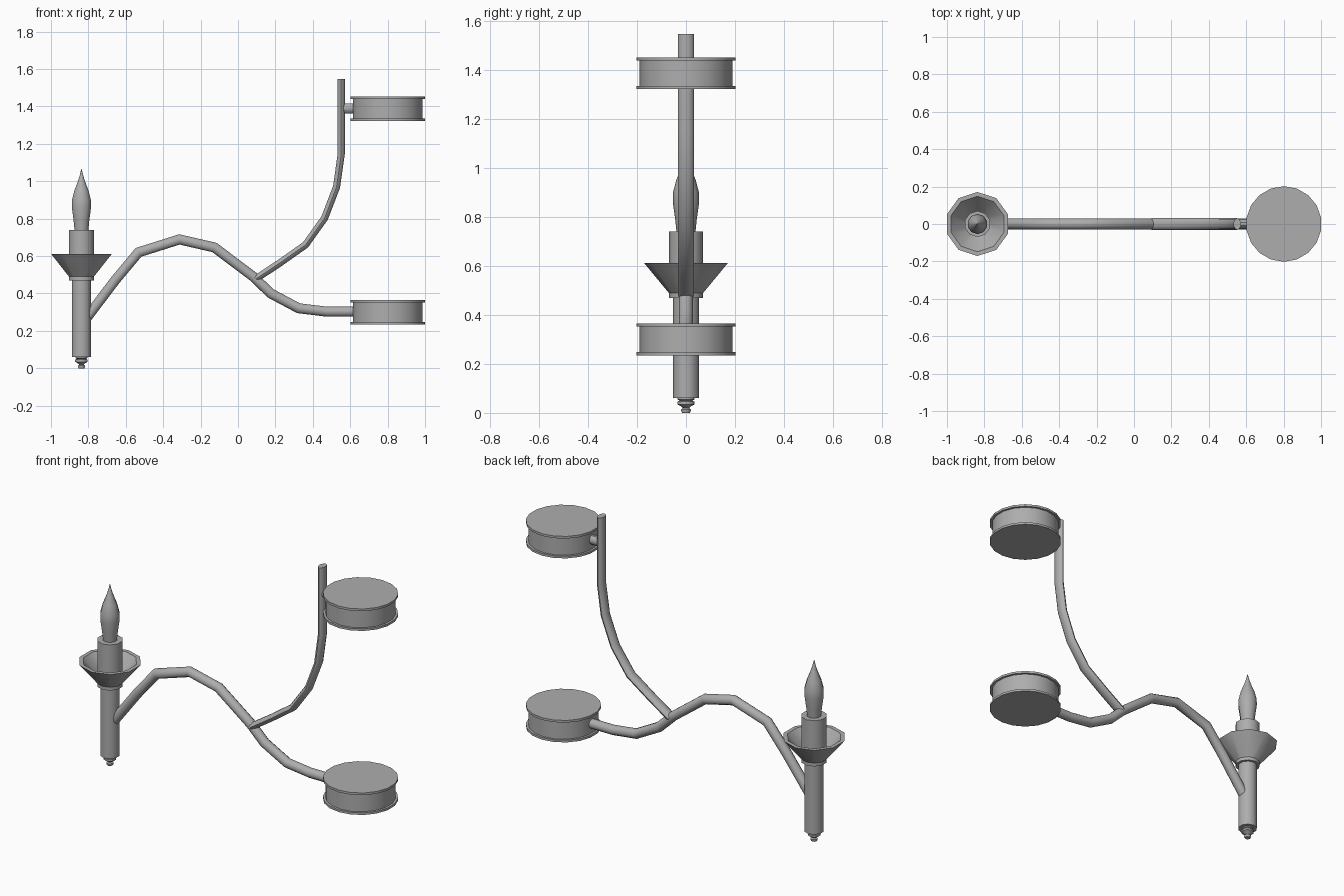
import bpy, bmesh, math
from mathutils import Vector

if "Cube" in bpy.data.objects:
    bpy.data.objects.remove(bpy.data.objects["Cube"])

grey = bpy.data.materials.new("plain grey")
grey.diffuse_color = (0.42, 0.42, 0.42, 1)
grey.use_nodes = True
grey.node_tree.nodes["Principled BSDF"].inputs["Base Color"].default_value = grey.diffuse_color


def finish(name, bm, angle=40):
    bmesh.ops.remove_doubles(bm, verts=bm.verts, dist=1e-5)
    bmesh.ops.recalc_face_normals(bm, faces=bm.faces)
    me = bpy.data.meshes.new(name)
    bm.to_mesh(me)
    bm.free()
    me.materials.append(grey)
    ob = bpy.data.objects.new(name, me)
    bpy.context.collection.objects.link(ob)
    bpy.ops.object.select_all(action='DESELECT')
    ob.select_set(True)
    bpy.context.view_layer.objects.active = ob
    bpy.ops.object.shade_smooth_by_angle(angle=math.radians(angle))
    return ob


def skin(bm, rings, caps=True, closed=False):
    n = len(rings[0])
    pairs = list(zip(rings, rings[1:])) + ([(rings[-1], rings[0])] if closed else [])
    for a, b in pairs:
        for i in range(n):
            j = (i + 1) % n
            bm.faces.new((a[i], a[j], b[j], b[i]))
    if caps and not closed:
        bm.faces.new(rings[0])
        bm.faces.new(rings[-1])


def lathe(name, x, profile, sides, closed=False):
    """Turn a (radius, z) profile round a vertical axis, one corner facing +y."""
    bm = bmesh.new()
    rings = []
    for r, z in profile:
        angs = [math.pi / 2 + math.tau * i / sides for i in range(sides)]
        rings.append([bm.verts.new((x + r * math.cos(a), r * math.sin(a), z)) for a in angs])
    skin(bm, rings, closed=closed)
    return finish(name, bm)


def sweep(name, path, r_in, r_y, sides=10):
    """Mitred tube along an (x, z) path; r_in lies in the path plane, r_y across it."""
    bm = bmesh.new()
    pts = [Vector((x, 0, z)) for x, z in path]
    rings = []
    for k, p in enumerate(pts):
        d0 = (p - pts[max(k - 1, 0)]).normalized()
        d1 = (pts[min(k + 1, len(pts) - 1)] - p).normalized()
        t = (d0 + d1).normalized()
        side = Vector((-t.z, 0, t.x))
        miter = max(t.dot(d0), t.dot(d1))
        ring = []
        for i in range(sides):
            a = math.tau * (i + 0.5) / sides
            v = p + side * (r_in / miter * math.cos(a))
            v.y = r_y * math.sin(a)
            ring.append(bm.verts.new(v))
        rings.append(ring)
    skin(bm, rings)
    return finish(name, bm)


# Candle holder
CX = -0.837
lathe("candle_tube", CX, [(0.054, 0.06), (0.054, 0.48)], 10)
lathe("bottom_finial", CX, [(0.016, 0.0), (0.02, 0.008), (0.02, 0.014), (0.013, 0.02),
                            (0.022, 0.028), (0.035, 0.035), (0.035, 0.046),
                            (0.026, 0.05), (0.034, 0.055), (0.034, 0.062)], 10)
lathe("drip_dish", CX, [(0.052, 0.468), (0.171, 0.612), (0.148, 0.612), (0.05, 0.495)], 10, closed=True)
lathe("candle_cup", CX, [(0.07, 0.47), (0.07, 0.74)], 10)
lathe("flame_bulb", CX, [(0.038, 0.73), (0.044, 0.79), (0.054, 0.86), (0.053, 0.90),
                         (0.04, 0.95), (0.022, 0.995), (0.01, 1.03), (0.001, 1.067)], 10)

# Curved arms
sweep("main_arm", [(-0.805, 0.275), (-0.655, 0.473), (-0.532, 0.62), (-0.313, 0.689),
                   (-0.126, 0.646), (0.083, 0.489), (0.174, 0.401), (0.324, 0.321),
                   (0.473, 0.303), (0.63, 0.303)], 0.028, 0.029)
sweep("upper_arm", [(0.095, 0.478), (0.222, 0.562), (0.361, 0.66), (0.463, 0.803),
                    (0.527, 0.97), (0.552, 1.147), (0.552, 1.547)], 0.02, 0.032)
sweep("upper_bracket", [(0.555, 1.39), (0.63, 1.39)], 0.028, 0.024)

# Wall mounting drums with a thin flange at each end
for name, z in (("lower_drum", 0.235), ("upper_drum", 1.322)):
    h, f, R, r = 0.13, 0.013, 0.202, 0.189
    lathe(name, 0.801, [(R, z), (R, z + f), (r, z + f), (r, z + h - f),
                        (R, z + h - f), (R, z + h)], 18)
